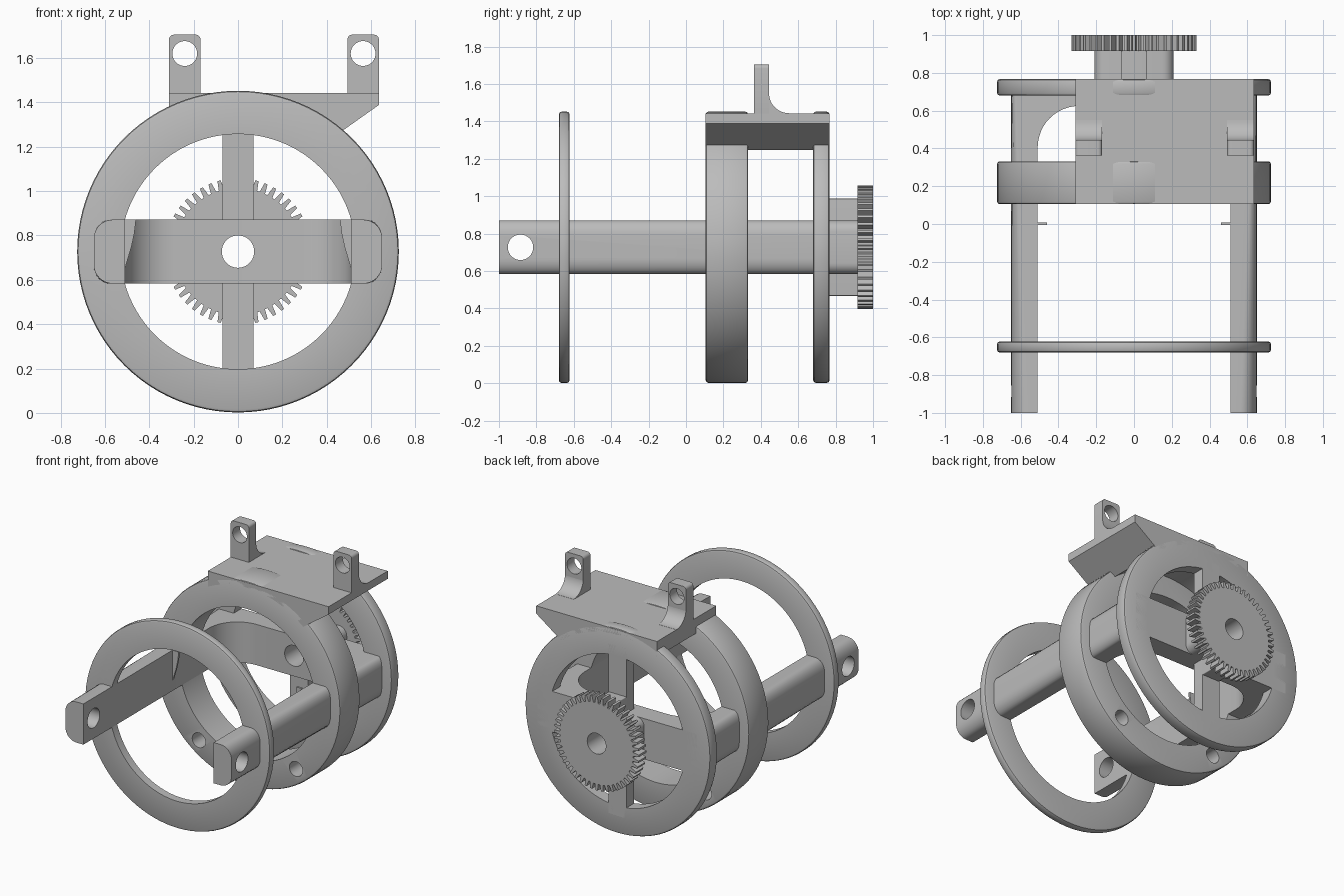
import bpy, bmesh
from math import sin, cos, pi, radians
from mathutils import Matrix, Vector

cube = bpy.data.objects.get("Cube")
if cube:
    bpy.data.objects.remove(cube)

GREY = bpy.data.materials.new("plain grey")
GREY.use_nodes = True
GREY.diffuse_color = (0.5, 0.5, 0.5, 1)
GREY.node_tree.nodes["Principled BSDF"].inputs["Base Color"].default_value = (0.5, 0.5, 0.5, 1)

CZ = 0.727          # height of the main axis
R_OUT, R_IN = 0.725, 0.53


def finish(name, bm):
    bmesh.ops.recalc_face_normals(bm, faces=bm.faces)
    mesh = bpy.data.meshes.new(name)
    bm.to_mesh(mesh)
    bm.free()
    mesh.materials.append(GREY)
    ob = bpy.data.objects.new(name, mesh)
    bpy.context.collection.objects.link(ob)
    return ob


def arc(cx, cy, r, a0, a1, n=12):
    return [(cx + r * cos(radians(a0 + (a1 - a0) * i / n)),
             cy + r * sin(radians(a0 + (a1 - a0) * i / n))) for i in range(n + 1)]


def rounded(cx, cy, w, h, r):
    """Outline of a rounded rectangle."""
    a, b = w / 2 - r, h / 2 - r
    corners = [(a, b, 0), (-a, b, 90), (-a, -b, 180), (a, -b, 270)]
    return [p for x, y, t in corners for p in arc(cx + x, cy + y, r, t, t + 90, 6)]


def place(axis, u, v, w):
    return {"x": (w, u, v), "y": (u, w, v), "z": (u, v, w)}[axis]


def prism_bm(pts, axis, lo, hi):
    """Extrude a 2D outline along one axis."""
    bm = bmesh.new()
    face = bm.faces.new([bm.verts.new(place(axis, u, v, lo)) for u, v in pts])
    ext = bmesh.ops.extrude_face_region(bm, geom=[face])["geom"]
    bmesh.ops.translate(bm, vec=place(axis, 0, 0, hi - lo),
                        verts=[g for g in ext if isinstance(g, bmesh.types.BMVert)])
    return bm


def prism(name, pts, axis, lo, hi):
    return finish(name, prism_bm(pts, axis, lo, hi))


def ring(name, y0, y1, c=0.014):
    """Flat ring around the main axis, outer rims chamfered."""
    bm = bmesh.new()
    prof = [(R_IN, y0), (R_OUT - c, y0), (R_OUT - c * 0.3, y0 + c * 0.3), (R_OUT, y0 + c),
            (R_OUT, y1 - c), (R_OUT - c * 0.3, y1 - c * 0.3), (R_OUT - c, y1), (R_IN, y1)]
    vs = [bm.verts.new((r, y, CZ)) for r, y in prof]
    es = [bm.edges.new((vs[i], vs[(i + 1) % len(vs)])) for i in range(len(vs))]
    bmesh.ops.spin(bm, geom=vs + es, cent=(0, 0, CZ), axis=(0, 1, 0),
                   angle=2 * pi, steps=96)
    bmesh.ops.remove_doubles(bm, verts=bm.verts, dist=1e-4)
    return finish(name, bm)


def drill(ob, axis, u, v, r, lo, hi):
    """Cut a round hole through a part."""
    cutter = prism("hole_cutter", arc(u, v, r, 0, 360 - 360 / 40, 39), axis, lo, hi)
    cutter.hide_render = True
    mod = ob.modifiers.new("hole", "BOOLEAN")
    mod.operation, mod.solver, mod.object = "DIFFERENCE", "EXACT", cutter
    dg = bpy.context.evaluated_depsgraph_get()
    mesh = bpy.data.meshes.new_from_object(ob.evaluated_get(dg))
    ob.modifiers.clear()
    ob.data = mesh
    bpy.data.objects.remove(cutter)


parts = []

# Rings
parts.append(ring("front_ring", -0.68, -0.622))
middle = ring("middle_ring", 0.105, 0.332)
for s in (-1, 1):
    drill(middle, "y", s * 0.38, CZ - 0.5, 0.052, 0, 0.5)
parts += [middle, ring("back_ring", 0.68, 0.767)]

# U-shaped yoke: two arms joined by a cross bar with filleted inner corners
half = [(0.65, -1), (0.65, 0.74), (0.625, 0.767)]
inner = [(0.51, -1)] + arc(0.29, 0.405, 0.22, 0, 90)
outline = ([(-x, y) for x, y in inner[::-1]][::-1] + [(x, y) for x, y in inner[::-1]]
           + half + [(-x, y) for x, y in half[::-1]])
bm = prism_bm(outline, "z", 0.583, 0.871)
edges = [e for e in bm.edges if all(abs(v.co.x) > 0.645 for v in e.verts)
         and abs(e.verts[0].co.y - e.verts[1].co.y) > 1]
bmesh.ops.bevel(bm, geom=edges, offset=0.085, segments=8, profile=0.5, affect="EDGES")
yoke = finish("yoke", bm)
drill(yoke, "x", -0.885, CZ, 0.068, -1, 1)

# Vertical spoke, hub and gear, all bored through the centre
spoke = prism("vertical_spoke", rounded(0, CZ, 0.14, 1.2, 0.005), "y", 0.68, 0.767)
hub_bar = prism("hub_cross_bar", rounded(0, CZ, 0.42, 0.288, 0.06), "y", 0.76, 0.92)
hub_post = prism("hub_upright", rounded(0, CZ, 0.14, 0.52, 0.005), "y", 0.76, 0.92)
TEETH, teeth = 48, []
for i in range(TEETH):
    for f, r in ((-0.34, 0.287), (-0.17, 0.331), (0.17, 0.331), (0.34, 0.287)):
        a = 2 * pi * (i + f) / TEETH
        teeth.append((r * cos(a), CZ + r * sin(a)))
gear = prism("gear", teeth, "y", 0.916, 1.0)
for ob in (yoke, spoke, hub_bar, hub_post, gear):
    drill(ob, "y", 0, CZ, 0.073, 0.5, 1.1)
parts += [yoke, spoke, hub_bar, hub_post, gear]

# Thin curved fins inside the arms
for s, side in ((-1, "right"), (1, "left")):
    pts = [(0.515, 0.871), (0.46, 0.871), (0.467, 0.81), (0.48, 0.75),
           (0.495, 0.70), (0.51, 0.65), (0.515, 0.65)]
    parts.append(prism(side + "_fin", [(s * x, z) for x, z in pts], "y", -0.006, 0.008))

# Mounting plate with sloped overhang, its underside following the rings
under = arc(0, CZ, 0.68, 50, 117, 16)
parts.append(prism("mounting_plate",
                   [(-0.31, 1.443), (0.635, 1.443), (0.635, 1.388)] + under + [(-0.31, 1.34)],
                   "y", 0.105, 0.767))

# Lugs: rounded tab with a filleted foot behind it
for x, side in ((-0.24, "right"), (0.564, "left")):
    lug = prism(side + "_lug", rounded(x, 1.56, 0.142, 0.29, 0.022), "y", 0.363, 0.445)
    drill(lug, "y", x, 1.62, 0.056, 0.3, 0.6)
    foot = prism(side + "_lug_foot",
                 [(0.37, 1.43), (0.37, 1.55)] + arc(0.55, 1.55, 0.106, 180, 270) + [(0.55, 1.43)],
                 "x", x - 0.071, x + 0.071)
    drill(foot, "y", x, 1.62, 0.056, 0.3, 0.6)
    parts += [lug, foot]

# Smooth shading with sharp corners
bpy.ops.object.select_all(action="DESELECT")
for ob in parts:
    ob.select_set(True)
bpy.context.view_layer.objects.active = parts[0]
bpy.ops.object.shade_smooth_by_angle(angle=radians(28))
